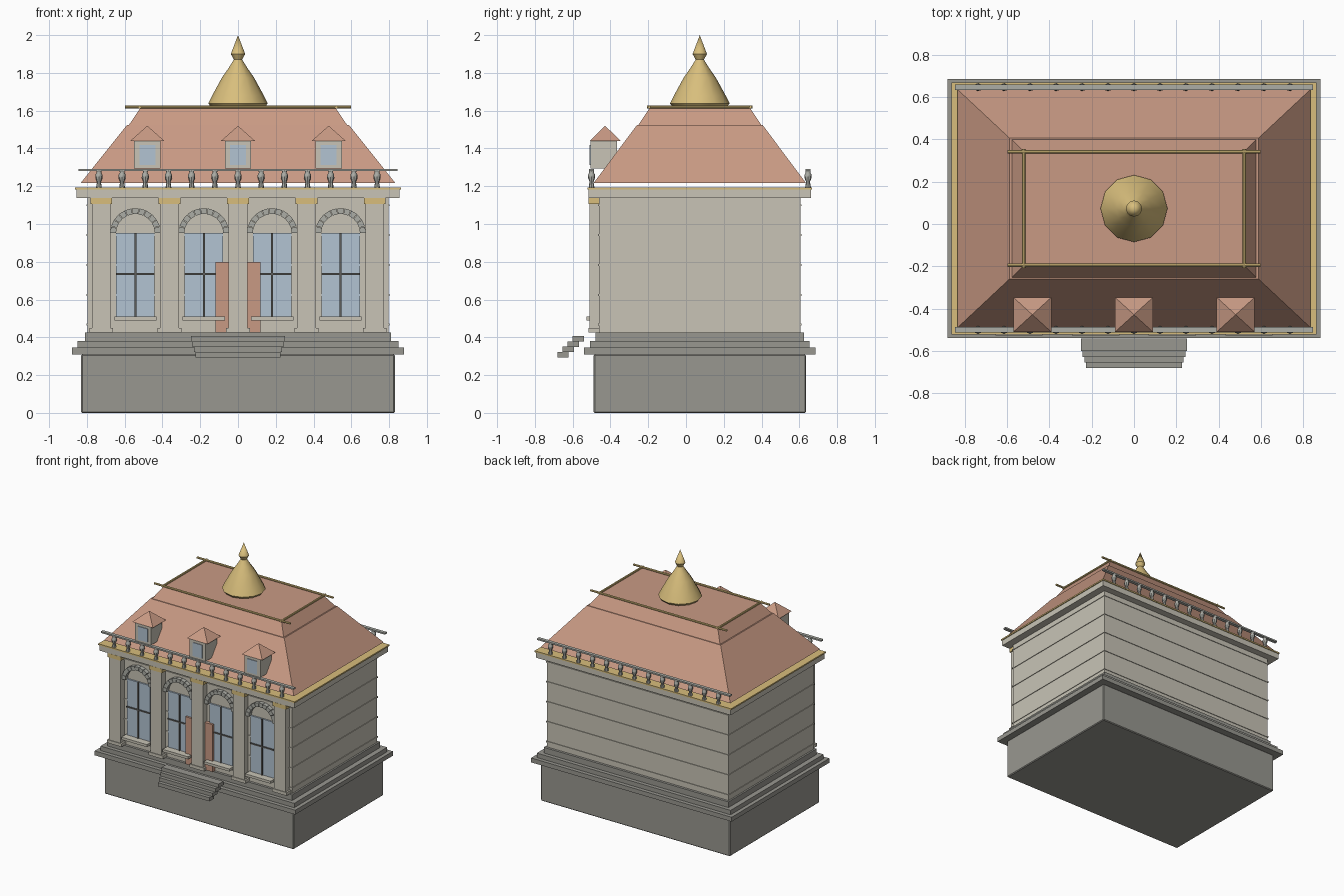
import bpy, bmesh
from math import sin, cos, pi, radians
from mathutils import Matrix, Vector

if "Cube" in bpy.data.objects:
    bpy.data.objects.remove(bpy.data.objects["Cube"])

MID = 0.073  # depth centre of the main body


def material(name, *rgb):
    m = bpy.data.materials.new(name)
    lin = [((c / 255 + 0.055) / 1.055) ** 2.4 for c in rgb] + [1]
    m.use_nodes = True
    m.diffuse_color = lin
    m.node_tree.nodes["Principled BSDF"].inputs["Base Color"].default_value = lin
    return m


wall = material("pale stone", 200, 196, 182)
stone = material("grey stone", 152, 151, 144)
roof = material("terracotta", 201, 154, 132)
glass = material("blue glass", 178, 195, 210)
gold = material("gold", 216, 190, 124)
trim = material("trim grey", 172, 173, 166)
iron = material("dark iron", 95, 95, 92)


def finish(name, bm, mat, smooth=False):
    bmesh.ops.recalc_face_normals(bm, faces=bm.faces)
    me = bpy.data.meshes.new(name)
    bm.to_mesh(me)
    bm.free()
    me.materials.append(mat)
    ob = bpy.data.objects.new(name, me)
    bpy.context.collection.objects.link(ob)
    if smooth:
        bpy.ops.object.select_all(action="DESELECT")
        ob.select_set(True)
        bpy.context.view_layer.objects.active = ob
        bpy.ops.object.shade_smooth_by_angle(angle=radians(40))
    return ob


def box(name, mat, x, y, z):
    """Box from (low, high) pairs."""
    bm = bmesh.new()
    lo, hi = zip(x, y, z)
    size = [b - a for a, b in zip(lo, hi)]
    centre = [(a + b) / 2 for a, b in zip(lo, hi)]
    bmesh.ops.create_cube(bm, size=1, matrix=Matrix.Translation(centre) @ Matrix.Diagonal((*size, 1)))
    return finish(name, bm, mat)


def slab(name, mat, hx, hy, z0, z1):
    """Box centred on the body."""
    return box(name, mat, (-hx, hx), (MID - hy, MID + hy), (z0, z1))


def frustum(name, mat, bottom, top, z0, z1, centre=(0, MID)):
    """Four-sided tapered block; bottom and top are half sizes."""
    bm = bmesh.new()
    rings = []
    for (hx, hy), z in ((bottom, z0), (top, z1)):
        rings.append([bm.verts.new((centre[0] + sx * hx, centre[1] + sy * hy, z))
                      for sx, sy in ((-1, -1), (1, -1), (1, 1), (-1, 1))])
    for r in rings:
        bm.faces.new(r)
    for i in range(4):
        j = (i + 1) % 4
        bm.faces.new((rings[0][i], rings[0][j], rings[1][j], rings[1][i]))
    bmesh.ops.remove_doubles(bm, verts=bm.verts, dist=0.0001)
    return finish(name, bm, mat)


def lathe(name, mat, profile, x, y, sides):
    bm = bmesh.new()
    verts = [bm.verts.new((r, 0, z)) for r, z in profile]
    edges = [bm.edges.new(p) for p in zip(verts, verts[1:])]
    bmesh.ops.spin(bm, geom=verts + edges, axis=(0, 0, 1), cent=(0, 0, 0), angle=2 * pi, steps=sides)
    bmesh.ops.remove_doubles(bm, verts=bm.verts, dist=0.0002)
    bmesh.ops.translate(bm, verts=bm.verts, vec=(x, y, 0))
    return finish(name, bm, mat, True)


def rod(name, mat, a, b, r):
    a, b = Vector(a), Vector(b)
    bm = bmesh.new()
    turn = (b - a).to_track_quat("Z", "Y").to_matrix().to_4x4()
    bmesh.ops.create_cone(bm, cap_ends=True, segments=8, radius1=r, radius2=r,
                          depth=(b - a).length, matrix=Matrix.Translation((a + b) / 2) @ turn)
    return finish(name, bm, mat, True)


# Foundation and stepped plinth
base = slab("foundation", stone, 0.83, 0.562, 0, 0.31)
bevel = base.modifiers.new("soft edges", "BEVEL")
bevel.width = 0.006
slab("plinth_lower", stone, 0.88, 0.612, 0.31, 0.345)
slab("plinth_middle", stone, 0.85, 0.582, 0.345, 0.38)
slab("plinth_upper", stone, 0.81, 0.552, 0.38, 0.425)

# Walls, thin string courses and cornice
slab("walls", wall, 0.797, 0.533, 0.425, 1.14)
for i in range(5):
    z = 0.467 + i * 0.158
    slab("string_course", wall, 0.802, 0.538, z - 0.005, z + 0.005)
slab("cornice", wall, 0.855, 0.588, 1.138, 1.182)
slab("cornice_gilding", gold, 0.862, 0.594, 1.182, 1.193)

# Front pilasters
for i in range(-2, 3):
    x = i * 0.362
    box("pilaster", wall, (x - 0.05, x + 0.05), (-0.51, -0.45), (0.45, 1.107))
    box("pilaster_foot", wall, (x - 0.063, x + 0.063), (-0.515, -0.45), (0.425, 0.45))
    box("pilaster_capital", gold, (x - 0.058, x + 0.058), (-0.516, -0.45), (1.107, 1.138))


# Arched windows
def arch(x, z, inner, outer, stones=11):
    bm = bmesh.new()
    for i in range(stones):
        ring = []
        for y in (-0.492, -0.455):
            for r, t in ((inner, i + 0.04), (outer, i + 0.04), (outer, i + 0.96), (inner, i + 0.96)):
                a = pi * t / stones
                ring.append(bm.verts.new((x + r * cos(a), y, z + r * sin(a))))
        bm.faces.new(ring[:4])
        bm.faces.new(ring[4:])
        for k in range(4):
            n = (k + 1) % 4
            bm.faces.new((ring[k], ring[n], ring[n + 4], ring[k + 4]))
    finish("window_arch", bm, trim)


for i in (-1.5, -0.5, 0.5, 1.5):
    x = i * 0.362
    box("window_glass", glass, (x - 0.102, x + 0.102), (-0.472, -0.45), (0.5, 0.953))
    box("window_mullion", iron, (x - 0.005, x + 0.005), (-0.48, -0.46), (0.51, 0.953))
    box("window_transom", iron, (x - 0.102, x + 0.102), (-0.48, -0.46), (0.73, 0.74))
    box("window_sill", wall, (x - 0.112, x + 0.112), (-0.527, -0.45), (0.49, 0.51))
    arch(x, 0.95, 0.103, 0.134)

# Door behind the middle pilaster
box("door", roof, (-0.12, 0.12), (-0.488, -0.45), (0.425, 0.8))

# Entrance stairs
for i in range(4):
    hx, front, top = 0.25 - i * 0.008, -0.6 - i * 0.027, 0.407 - i * 0.028
    box("stair", stone, (-hx, hx), (front, front + 0.06), (top - 0.029, top))

# Mansard roof
frustum("roof_lower", roof, (0.833, 0.562), (0.587, 0.332), 1.217, 1.525)
frustum("roof_upper", roof, (0.577, 0.325), (0.518, 0.267), 1.525, 1.612)

# Gilded ridge rails
for s in (-1, 1):
    y = MID + s * 0.268
    rod("ridge_rail_long", gold, (-0.597, y, 1.619), (0.597, y, 1.619), 0.008)
    rod("ridge_rail_short", gold, (s * 0.52, MID - 0.28, 1.619), (s * 0.52, MID + 0.28, 1.619), 0.008)

# Dome and spire
lathe("dome", gold, [(0, 1.612), (0.14, 1.618), (0.158, 1.638), (0.137, 1.68), (0.085, 1.775),
                     (0.05, 1.825), (0.022, 1.87), (0.038, 1.9), (0, 2)], 0, MID, 12)

# Balustrades along the front and back
for y in (MID - 0.573, MID + 0.573):
    box("balustrade_rail", trim, (-0.845, 0.845), (y - 0.013, y + 0.013), (1.28, 1.292))
    for i in range(-6, 7):
        lathe("baluster", trim, [(0, 1.193), (0.015, 1.193), (0.013, 1.21), (0.01, 1.222), (0.019, 1.245),
                                 (0.018, 1.262), (0.012, 1.272), (0.014, 1.282), (0, 1.282)],
              i * 0.1227, y, 8)

# Dormers
for x in (-0.48, 0, 0.48):
    box("dormer", wall, (x - 0.07, x + 0.07), (-0.505, -0.365), (1.295, 1.44))
    box("dormer_window", glass, (x - 0.042, x + 0.042), (-0.51, -0.5), (1.312, 1.418))
    frustum("dormer_roof", roof, (0.09, 0.082), (0, 0), 1.44, 1.52, (x, -0.428))
